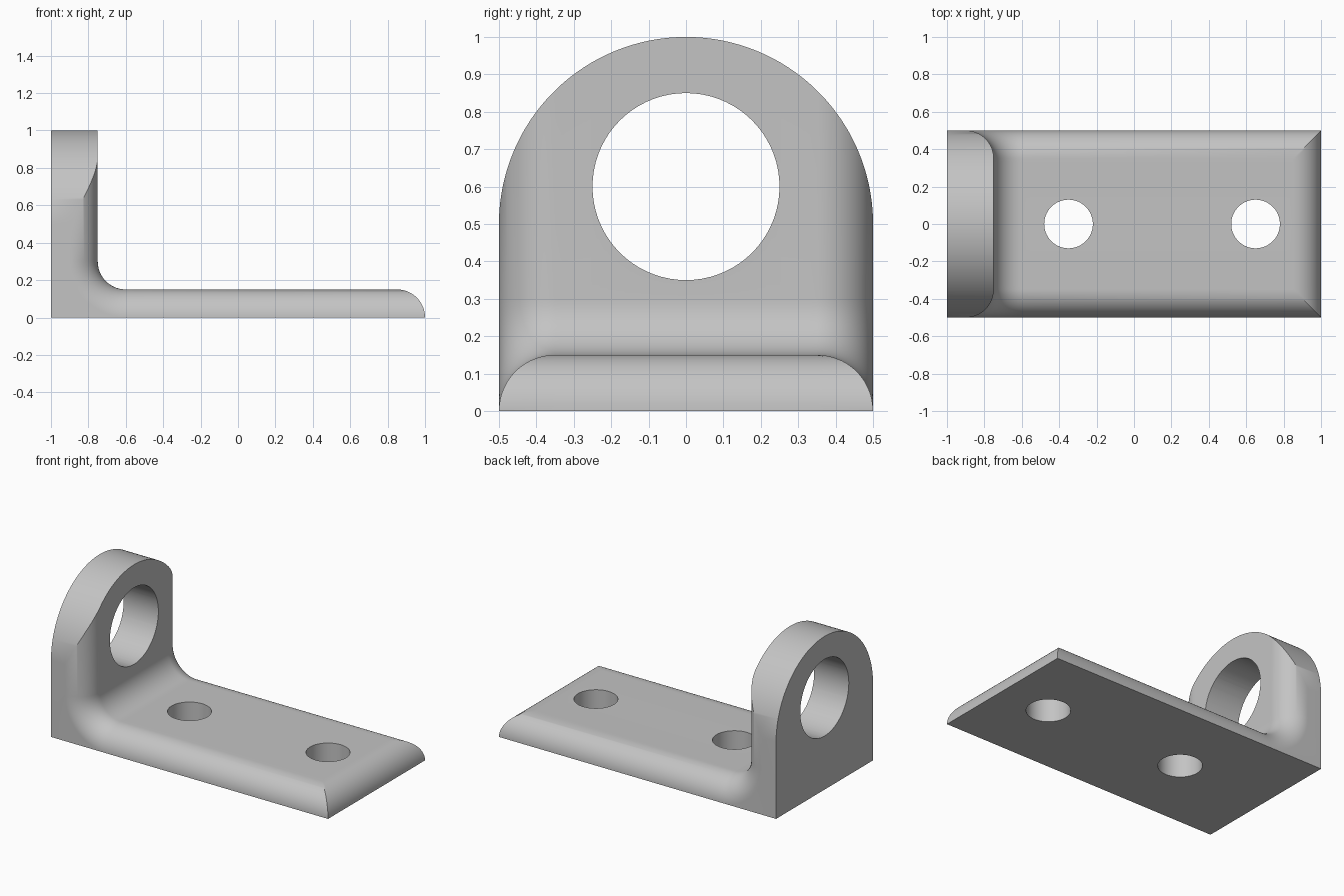
import bpy, bmesh
from math import sin, cos, asin, sqrt, pi

cube = bpy.data.objects.get("Cube")
if cube:
    bpy.data.objects.remove(cube, do_unlink=True)

R = 0.15            # radius of every rounded edge and of the inner fillet
HALF = 0.5          # half width, also the arch radius
FLAT = HALF - R     # half width of the flat zone

grey = bpy.data.materials.new("plain grey")
grey.use_nodes = True
grey.diffuse_color = (0.55, 0.55, 0.55, 1)
grey.node_tree.nodes["Principled BSDF"].inputs["Base Color"].default_value = grey.diffuse_color


def spread(a, b, n):
    return [a + (b - a) * i / n for i in range(n + 1)]


def section(y):
    """L-shaped outline at width y, sunk by the edge rounding."""
    side = min(max(abs(y) - FLAT, 0), R)
    z = sqrt(max(R * R - side * side, 0))
    depth = R - z
    top = HALF + sqrt(max(HALF * HALF - y * y, 0))
    pts = [(-1, top), (-0.75 - depth, top)]
    # inner fillet
    pts += [(-0.6 - (R + depth) * cos(a), 0.3 - (R + depth) * sin(a))
            for a in spread(0, pi / 2, 14)]
    # rounded free end
    pts += [(1 - R + R * cos(a), R * sin(a))
            for a in spread(asin(min(z / R, 1)), 0, 14)]
    pts += [(-0.6, 0), (-1, 0)]
    return [(x, y, h) for x, h in pts]


# Bracket body: sections joined across the width
mid = asin(FLAT / HALF)
half = [HALF * sin(t) for t in spread(0, mid, 16) + spread(mid, pi / 2, 30)[1:]]
stations = [-y for y in reversed(half[1:])] + half
bm = bmesh.new()
rows = [[bm.verts.new(p) for p in section(y)] for y in stations]
for a, b in zip(rows, rows[1:]):
    n = len(a)
    for i in range(n):
        j = (i + 1) % n
        bm.faces.new((a[i], a[j], b[j], b[i]))
bmesh.ops.remove_doubles(bm, verts=bm.verts[:], dist=1e-5)
bmesh.ops.holes_fill(bm, edges=[e for e in bm.edges if e.is_boundary], sides=0)
bmesh.ops.recalc_face_normals(bm, faces=bm.faces[:])
mesh = bpy.data.meshes.new("bracket")
bm.to_mesh(mesh)
bm.free()
bracket = bpy.data.objects.new("bracket", mesh)
bpy.context.collection.objects.link(bracket)
mesh.materials.append(grey)


def drill(name, radius, location, rotation=(0, 0, 0)):
    """Cut a round hole through the bracket."""
    bpy.ops.mesh.primitive_cylinder_add(vertices=72, radius=radius, depth=0.8,
                                        location=location, rotation=rotation)
    cutter = bpy.context.object
    cutter.name = name
    cutter.hide_render = True
    cutter.data.materials.append(grey)
    mod = bracket.modifiers.new(name, "BOOLEAN")
    mod.operation = "DIFFERENCE"
    mod.solver = "EXACT"
    mod.object = cutter
    bpy.ops.object.select_all(action="DESELECT")
    bpy.context.view_layer.objects.active = bracket
    bracket.select_set(True)
    bpy.ops.object.modifier_apply(modifier=name)
    bpy.data.objects.remove(cutter, do_unlink=True)


# Large hole in the upright, two screw holes in the base
drill("upright_hole", 0.25, (-0.9, 0, 0.6), (0, pi / 2, 0))
for x in (-0.35, 0.65):
    drill("screw_hole", 0.13, (x, 0, 0))

bpy.ops.object.shade_smooth_by_angle(angle=pi / 6)
